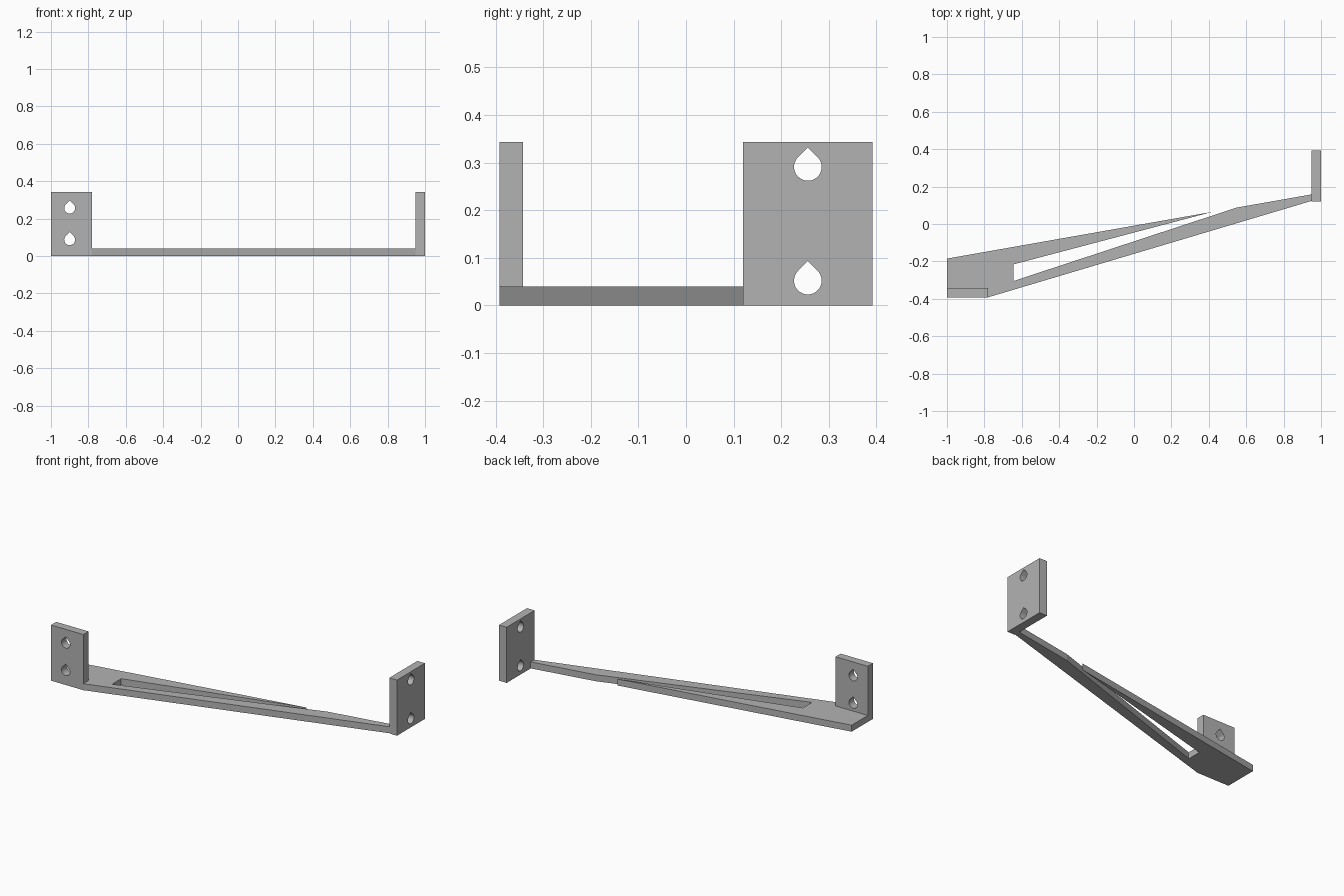
import bpy
import bmesh
from math import cos, sin, radians
from mathutils import Vector

cube = bpy.data.objects.get("Cube")
if cube:
    bpy.data.objects.remove(cube, do_unlink=True)

GREY = (0.45, 0.45, 0.45, 1)
grey = bpy.data.materials.new("plain grey")
grey.use_nodes = True
grey.diffuse_color = GREY
grey.node_tree.nodes["Principled BSDF"].inputs["Base Color"].default_value = GREY

HEIGHT = 0.343
ARM = 0.04       # thickness of the flat arm
PLATE = 0.05     # thickness of the screw plates


def prism(name, points, push):
    """Extrude a closed 3D outline along the vector push."""
    bm = bmesh.new()
    face = bm.faces.new([bm.verts.new(p) for p in points])
    moved = bmesh.ops.extrude_face_region(bm, geom=[face])["geom"]
    bmesh.ops.translate(bm, vec=Vector(push),
                        verts=[v for v in moved if isinstance(v, bmesh.types.BMVert)])
    bmesh.ops.recalc_face_normals(bm, faces=bm.faces)
    mesh = bpy.data.meshes.new(name)
    bm.to_mesh(mesh)
    bm.free()
    mesh.materials.append(grey)
    obj = bpy.data.objects.new(name, mesh)
    bpy.context.collection.objects.link(obj)
    return obj


def rectangle(a0, a1, b0, b1):
    return [(a0, b0), (a1, b0), (a1, b1), (a0, b1)]


def teardrop(a, b, r=0.029, steps=36):
    """Round hole with a right-angled peak on top."""
    arc = [radians(135 + 270 * i / steps) for i in range(steps + 1)]
    return [(a + r * cos(t), b + r * sin(t)) for t in arc] + [(a, b + r * 2 ** 0.5)]


def screw_plate(name, outline, holes, place, push):
    """Upright plate with teardrop holes cut right through it."""
    plate = prism(name, [place(*p) for p in outline], push)
    push = Vector(push)
    for a, b in holes:
        start = [Vector(place(*p)) - push for p in teardrop(a, b)]
        cutter = prism("hole_cutter", start, push * 3)
        cutter.hide_render = True
        mod = plate.modifiers.new("hole", "BOOLEAN")
        mod.operation = "DIFFERENCE"
        mod.solver = "EXACT"
        mod.object = cutter
        bpy.context.view_layer.objects.active = plate
        bpy.ops.object.modifier_apply(modifier=mod.name)
        bpy.data.objects.remove(cutter, do_unlink=True)
    return plate


# Flat tapering arm, with a long wedge slot open at its narrow end
arm_outline = [
    (-1, -0.392), (-0.78, -0.392), (0.948, 0.123), (0.948, 0.158), (0.55, 0.088),
    (-0.645, -0.305), (-0.645, -0.216), (0.42, 0.065), (-1, -0.185),
]
prism("arm", [(x, y, 0) for x, y in arm_outline], (0, 0, ARM))

# Plate at the wide end, facing the front and standing on the arm
screw_plate("front_plate", rectangle(-1, -0.78, ARM, HEIGHT),
            [(-0.9, 0.087), (-0.9, 0.256)],
            lambda a, b: (a, -0.392, b), (0, PLATE, 0))

# Plate at the narrow end, facing sideways
screw_plate("side_plate", rectangle(0.12, 0.392, 0, HEIGHT),
            [(0.256, 0.052), (0.256, 0.291)],
            lambda a, b: (0.948, a, b), (1 - 0.948, 0, 0))
